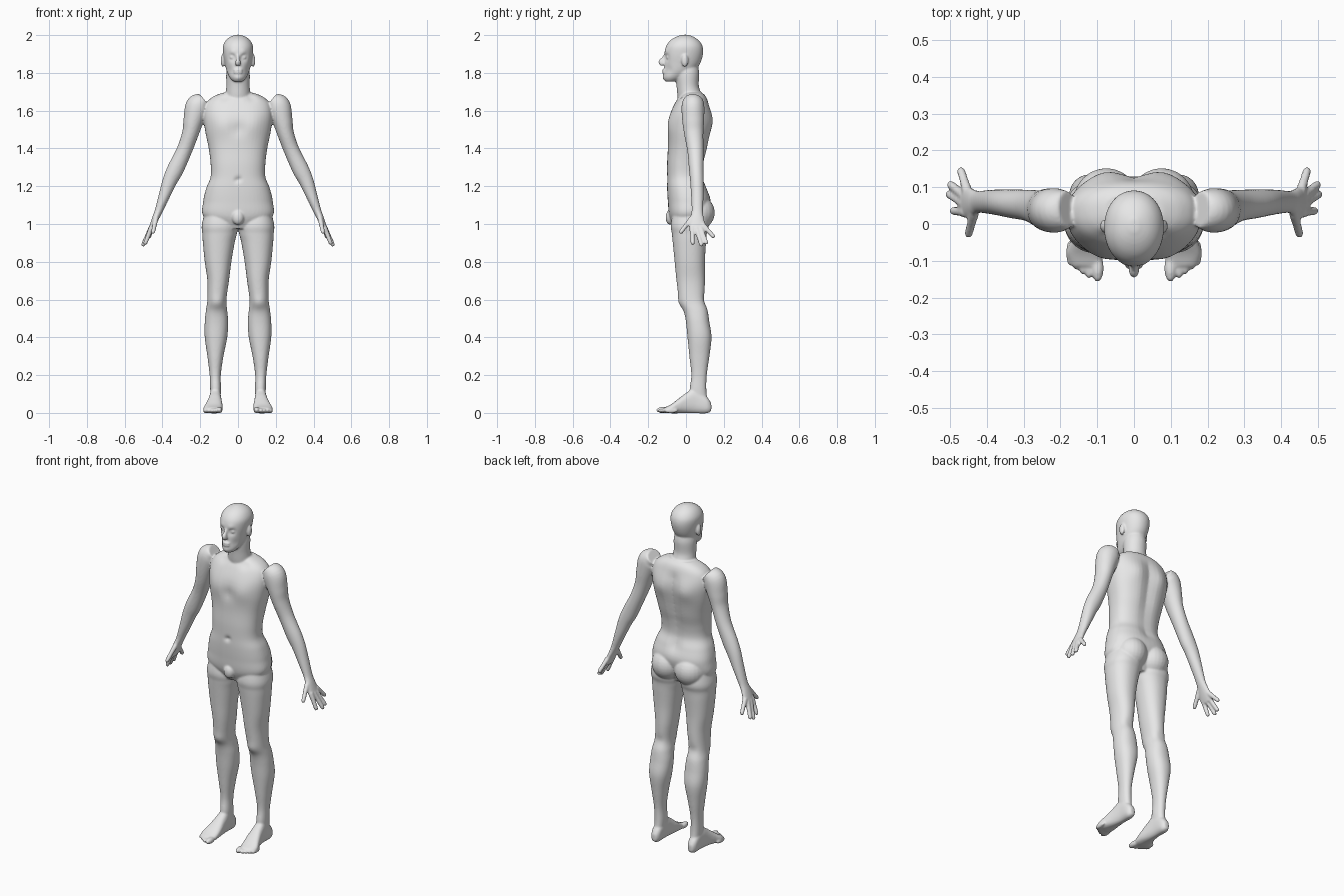
import bpy
import bmesh
import math
from mathutils import Vector

SEGMENTS = 48
STEPS = 6

cube = bpy.data.objects.get("Cube")
if cube:
    bpy.data.objects.remove(cube, do_unlink=True)


def spline(rows):
    """Catmull-Rom refinement of a list of equal-length rows."""
    rows = [Vector(row) for row in rows]
    padded = [rows[0]] + rows + [rows[-1]]
    result = []
    for a, b, c, d in zip(padded, padded[1:], padded[2:], padded[3:]):
        for step in range(STEPS):
            t = step / STEPS
            result.append(b + (c - a) * (t / 2)
                          + (a * 2 - b * 5 + c * 4 - d) * (t * t / 2)
                          + (b * 3 - a - c * 3 + d) * (t * t * t / 2))
    return result + [rows[-1]]


def unit_ring(power):
    """Points of a superellipse that fits a square of half-width one."""
    ring = []
    for i in range(SEGMENTS):
        angle = math.tau * i / SEGMENTS
        c, s = math.cos(angle), math.sin(angle)
        ring.append((math.copysign(abs(c) ** (2 / power), c),
                     math.copysign(abs(s) ** (2 / power), s)))
    return ring


def skin(bm, rings):
    """Bridge rings into a closed surface and return its vertices."""
    loops = [[bm.verts.new(point) for point in ring] for ring in rings]
    for low, high in zip(loops, loops[1:]):
        for i in range(SEGMENTS):
            j = (i + 1) % SEGMENTS
            bm.faces.new((low[i], low[j], high[j], high[i]))
    bm.faces.new(loops[0])
    bm.faces.new(loops[-1])
    return [vert for loop in loops for vert in loop]


def box_loft(bm, rows, power=2.0, along_y=False):
    """Rows hold position, then low and high limits across and in depth."""
    rings = []
    for t, u0, u1, v0, v1 in spline(rows):
        ring = []
        for c, s in unit_ring(power):
            u = (u0 + u1 + (u1 - u0) * c) / 2
            v = (v0 + v1 + (v1 - v0) * s) / 2
            ring.append((u, t, v) if along_y else (u, v, t))
        rings.append(ring)
    return skin(bm, rings)


def centred_loft(bm, rows, power=2.0):
    """Rows hold height, half width, front and back."""
    return box_loft(bm, [(z, -w, w, f, b) for z, w, f, b in rows], power)


def tube(bm, rows):
    """Rows hold a centre, a thickness radius and a front-to-back radius."""
    rows = spline(rows)
    centres = [Vector(row[:3]) for row in rows]
    depth = Vector((0, 1, 0))
    rings = []
    for i, row in enumerate(rows):
        tangent = centres[min(i + 1, len(rows) - 1)] - centres[max(i - 1, 0)]
        across = depth.cross(tangent).normalized()
        outward = tangent.cross(across).normalized()
        rings.append([centres[i] + across * (row[3] * c) + outward * (row[4] * s)
                      for c, s in unit_ring(2)])
    return skin(bm, rings)


def ball(bm, centre, radii):
    made = bmesh.ops.create_uvsphere(bm, u_segments=24, v_segments=16, radius=1)
    bmesh.ops.scale(bm, vec=radii, verts=made["verts"])
    bmesh.ops.translate(bm, vec=centre, verts=made["verts"])


def sculpt(verts, spots):
    """Push soft dents and bumps along y, on both sides of the middle."""
    for x, y, z, radius, push in spots:
        for side in ((1, -1) if x else (1,)):
            centre = Vector((x * side, y, z))
            for vert in verts:
                gap = (vert.co - centre).length / radius
                if gap < 3:
                    vert.co.y += push * math.exp(-gap * gap)


def build_leg(bm):
    leg = box_loft(bm, [
        (1.1, .03, .165, -.06, .1), (1.0, .002, .191, -.08, .12),
        (.95, .006, .189, -.075, .11), (.9, .018, .186, -.07, .106),
        (.8, .035, .176, -.06, .1), (.7, .048, .162, -.05, .1),
        (.6, .061, .162, -.036, .1), (.54, .057, .17, -.012, .115),
        (.48, .052, .176, 0, .124), (.4, .057, .176, .008, .135),
        (.3, .077, .162, .018, .124), (.2, .091, .15, .028, .11),
        (.12, .09, .147, .02, .108), (.05, .095, .143, .03, .115)], 2.2)
    # kneecap and hollow behind the knee
    sculpt(leg, [(.11, -.03, .58, .035, -.008), (.11, .1, .6, .03, -.006)])
    ball(bm, (.075, .06, 1.06), (.09, .092, .092))  # buttock
    # foot
    box_loft(bm, [
        (.134, .106, .134, .01, .05), (.11, .093, .147, -.002, .085),
        (.05, .09, .15, -.002, .13), (0, .086, .158, -.002, .105),
        (-.04, .082, .17, -.002, .075), (-.08, .083, .183, -.002, .045),
        (-.115, .09, .168, .002, .028)], 2.5, along_y=True)
    # toes
    ball(bm, (.099, -.12, .015), (.017, .038, .017))
    for i in range(4):
        ball(bm, (.123 + .017 * i, -.115 + .012 * i, .012), (.0105, .036, .013))


def build_arm(bm):
    # arm and palm
    tube(bm, [
        (.18, .04, 1.655, .04, .05), (.212, .037, 1.625, .064, .06),
        (.235, .038, 1.55, .054, .058), (.252, .041, 1.48, .044, .051),
        (.284, .05, 1.39, .041, .043), (.331, .055, 1.29, .044, .039),
        (.36, .058, 1.23, .039, .036), (.39, .06, 1.15, .03, .033),
        (.42, .06, 1.07, .021, .03), (.437, .058, 1.03, .018, .037),
        (.455, .06, .985, .015, .045), (.467, .064, .955, .012, .042)])
    # thumb and fingers: knuckle, then tip
    for knuckle, tip in [((.434, .03, 1.03), (.451, -.033, .95)),
                         ((.457, .032, .985), (.494, .036, .89)),
                         ((.46, .055, .98), (.506, .083, .882)),
                         ((.46, .077, .98), (.502, .11, .893)),
                         ((.453, .09, .995), (.472, .151, .927))]:
        start, end = Vector(knuckle), Vector(tip)
        tube(bm, [(*start.lerp(end, t), r, r)
                  for t, r in ((0, .014), (.5, .012), (.9, .011), (1, .006))])


def build_torso(bm):
    torso = centred_loft(bm, [
        (.975, .09, -.06, .08), (1.04, .183, -.088, .11), (1.12, .184, -.096, .13),
        (1.19, .168, -.1, .112), (1.25, .145, -.1, .09), (1.32, .145, -.1, .095),
        (1.4, .155, -.096, .115), (1.5, .175, -.094, .132),
        (1.58, .182, -.083, .135), (1.64, .168, -.058, .12),
        (1.675, .13, -.035, .105), (1.695, .08, -.01, .085)], 2.4)
    # chest, collar hollows, navel, shoulder blades
    sculpt(torso, [(.085, -.09, 1.53, .06, -.01), (0, -.095, 1.5, .035, .008),
                   (.07, -.04, 1.67, .025, .01), (0, -.1, 1.235, .013, .012),
                   (.085, .13, 1.54, .055, .012)])
    # spine groove
    sculpt(torso, [(0, .12, 1.2 + .05 * i, .035, -.012) for i in range(9)])
    ball(bm, (0, -.083, 1.035), (.032, .025, .04))  # groin


def build_head(bm):
    # neck
    centred_loft(bm, [(1.62, .075, -.035, .1), (1.68, .067, -.045, .086),
                      (1.73, .062, -.05, .068), (1.8, .062, -.058, .07),
                      (1.85, .05, -.05, .06)])
    # skull and jaw
    head = centred_loft(bm, [
        (1.755, .026, -.11, -.05), (1.775, .044, -.119, -.01),
        (1.81, .06, -.117, .045), (1.85, .07, -.114, .075),
        (1.9, .079, -.114, .09), (1.94, .08, -.106, .088),
        (1.97, .066, -.085, .07), (1.99, .043, -.055, .042),
        (2.002, .012, -.02, .012)], 2.1)
    # eye sockets, cheek hollows, brow, chin
    sculpt(head, [(.031, -.105, 1.883, .017, .016), (.045, -.09, 1.815, .022, .007),
                  (.028, -.105, 1.908, .016, -.005), (0, -.118, 1.775, .016, -.005)])
    # nose, lips
    tube(bm, [(0, -.105, 1.9, .009, .009), (0, -.117, 1.878, .009, .011),
              (0, -.127, 1.857, .014, .019), (0, -.118, 1.845, .015, .014)])
    for z in (1.815, 1.802):
        ball(bm, (0, -.115, z), (.024, .011, .007))
    for side in (1, -1):
        ball(bm, (.03 * side, -.094, 1.882), (.014, .011, .01))  # eye
        ball(bm, (.08 * side, -.006, 1.865), (.012, .018, .034))  # ear


# limbs on the left, mirrored, then the central parts
bm = bmesh.new()
build_leg(bm)
build_arm(bm)
copy = bmesh.ops.duplicate(bm, geom=bm.verts[:] + bm.edges[:] + bm.faces[:])
copied = [item for item in copy["geom"] if isinstance(item, bmesh.types.BMVert)]
bmesh.ops.scale(bm, vec=(-1, 1, 1), verts=copied)
build_torso(bm)
build_head(bm)
bmesh.ops.recalc_face_normals(bm, faces=bm.faces[:])

mesh = bpy.data.meshes.new("body")
bm.to_mesh(mesh)
bm.free()
mesh.shade_smooth()
body = bpy.data.objects.new("body", mesh)
bpy.context.collection.objects.link(body)

grey = bpy.data.materials.new("light grey")
grey.use_nodes = True
grey.diffuse_color = (.8, .8, .8, 1)
grey.node_tree.nodes["Principled BSDF"].inputs["Base Color"].default_value = (.8, .8, .8, 1)
mesh.materials.append(grey)

# fuse the parts into one soft skin
fuse = body.modifiers.new("fuse", "REMESH")
fuse.mode = "VOXEL"
fuse.voxel_size = .005
fuse.use_smooth_shade = True
soften = body.modifiers.new("soften", "SMOOTH")
soften.factor = .5
soften.iterations = 7
